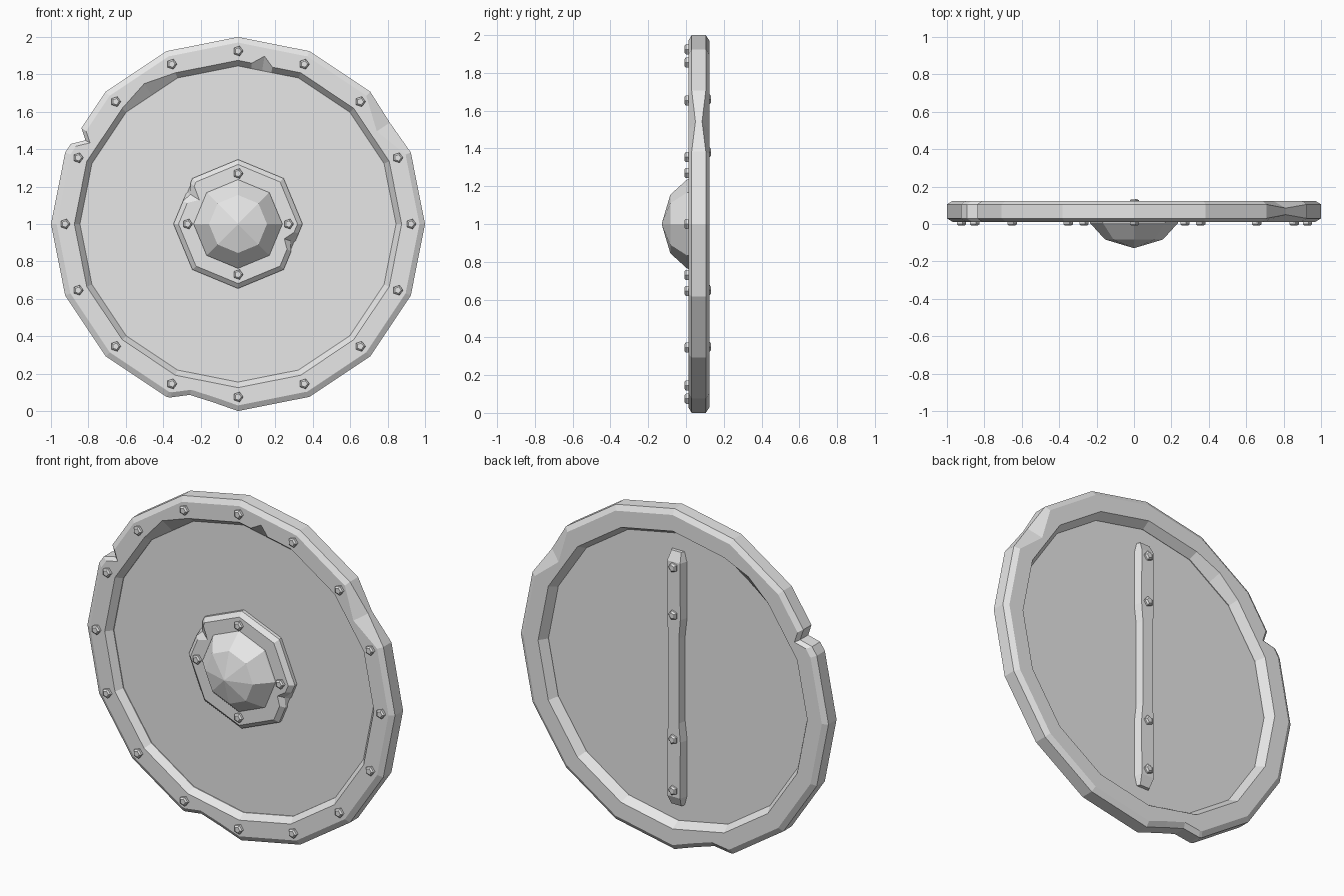
import bpy, bmesh, math
from mathutils import Vector

cube = bpy.data.objects.get("Cube")
if cube:
    bpy.data.objects.remove(cube)

GREY = 0.8
grey = bpy.data.materials.new("plain_grey")
grey.use_nodes = True
grey.diffuse_color = (GREY, GREY, GREY, 1)
for node in grey.node_tree.nodes:
    if node.type == 'BSDF_PRINCIPLED':
        node.inputs["Base Color"].default_value = (GREY, GREY, GREY, 1)


def finish(name, bm):
    bmesh.ops.recalc_face_normals(bm, faces=bm.faces)
    mesh = bpy.data.meshes.new(name)
    bm.to_mesh(mesh)
    bm.free()
    mesh.materials.append(grey)
    obj = bpy.data.objects.new(name, mesh)
    bpy.context.collection.objects.link(obj)
    return obj


def loft(bm, loops, wrap):
    """Skin equal-length loops; join last to first, or cap both ends."""
    rows = [[bm.verts.new(p) for p in loop] for loop in loops]
    pairs = list(zip(rows, rows[1:]))
    if wrap:
        pairs.append((rows[-1], rows[0]))
    for a, b in pairs:
        for i in range(len(a)):
            j = (i + 1) % len(a)
            bm.faces.new((a[i], a[j], b[j], b[i]))
    if not wrap:
        bm.faces.new(rows[0])
        bm.faces.new(rows[-1])


def polygon_point(sides, s):
    """Point on a unit polygon; s is corner number plus fraction of the edge."""
    k = math.floor(s)
    a, b = [Vector((math.cos(2 * math.pi * i / sides), 0, math.sin(2 * math.pi * i / sides)))
            for i in (k, k + 1)]
    return a.lerp(b, s - k)


def turned(name, sides, profile, damage=None, wrap=False, centre=(0, 1)):
    """Turn a (radius, y) profile about y; damage changes it at chosen stations."""
    damage = damage or {}
    stations = sorted(set(range(sides)) | set(damage))
    loops = []
    for i in range(len(profile)):
        loop = []
        for s in stations:
            r, y = damage.get(s, {}).get(i, profile[i])
            p = polygon_point(sides, s) * r
            loop.append((p.x + centre[0], y, p.z + centre[1]))
        loops.append(loop)
    bm = bmesh.new()
    loft(bm, loops, wrap)
    return finish(name, bm)


# Rim: bevelled band, with chips and dents
F, B = 0.012, 0.124
rim_profile = [(1, 0.03), (0.97, F), (0.875, F), (0.845, 0.05),
               (0.845, 0.075), (0.875, B), (0.97, B), (1, 0.105)]


def chip(scale):
    return {i: (rim_profile[i][0] * scale, rim_profile[i][1]) for i in (0, 1, 6, 7)}


rim_damage = {
    1.5: {0: (0.995, 0.05), 1: (0.91, F), 6: (0.91, B), 7: (0.995, 0.085)},
    3.45: {}, 3.6: {2: (0.925, F)}, 3.78: {},
    5.5: {2: (0.92, F), 5: (0.905, B)},
    6.6: {}, 6.72: chip(0.945), 6.86: {},
    11.05: {}, 11.3: chip(0.965), 11.65: chip(0.98),
}
turned("rim", 16, rim_profile, rim_damage, wrap=True)

# Thin panel inside the rim
turned("panel", 16, [(0.86, 0.055), (0.86, 0.07)])

# Boss plate with two chipped edges, and the faceted dome
turned("boss_plate", 8, [(0.345, 0.06), (0.345, 0.035), (0.318, F)],
       {3.1: {}, 3.3: {1: (0.32, 0.035), 2: (0.26, F)}, 3.5: {},
        7.4: {}, 7.6: {1: (0.315, 0.035), 2: (0.28, F)}, 7.8: {}})
turned("boss_dome", 8, [(0.24, 0.02), (0.235, 0.005), (0.155, -0.083), (0.004, -0.128)])


# Rivets
def rivet(name, x, z, base, out):
    turned(name, 5, [(0.028, base), (0.028, base + out * 0.013), (0.018, base + out * 0.021)],
           centre=(x, z))


for i in range(16):
    a = math.pi * i / 8
    rivet("rim_rivet", 0.925 * math.cos(a), 1 + 0.925 * math.sin(a), F, -1)
for i in range(4):
    a = math.pi * i / 2
    rivet("boss_rivet", 0.27 * math.cos(a), 1 + 0.27 * math.sin(a), F, -1)
for z in (0.35, 0.65, 1.38, 1.66):
    rivet("handle_rivet", 0, z, 0.112, 1)

# Handle strap: tapered ends and a narrower grip
half = [(0.745, 0.042, 0.09), (0.69, 0.056, 0.115), (0.36, 0.058, 0.115), (0.25, 0.045, 0.115)]
sections = half + [(-z, w, y) for z, w, y in reversed(half)]
bm = bmesh.new()
loft(bm, [[(-w, 0.065, 1 + z), (w, 0.065, 1 + z), (w * 0.75, y, 1 + z), (-w * 0.75, y, 1 + z)]
          for z, w, y in sections], False)
finish("handle", bm)
